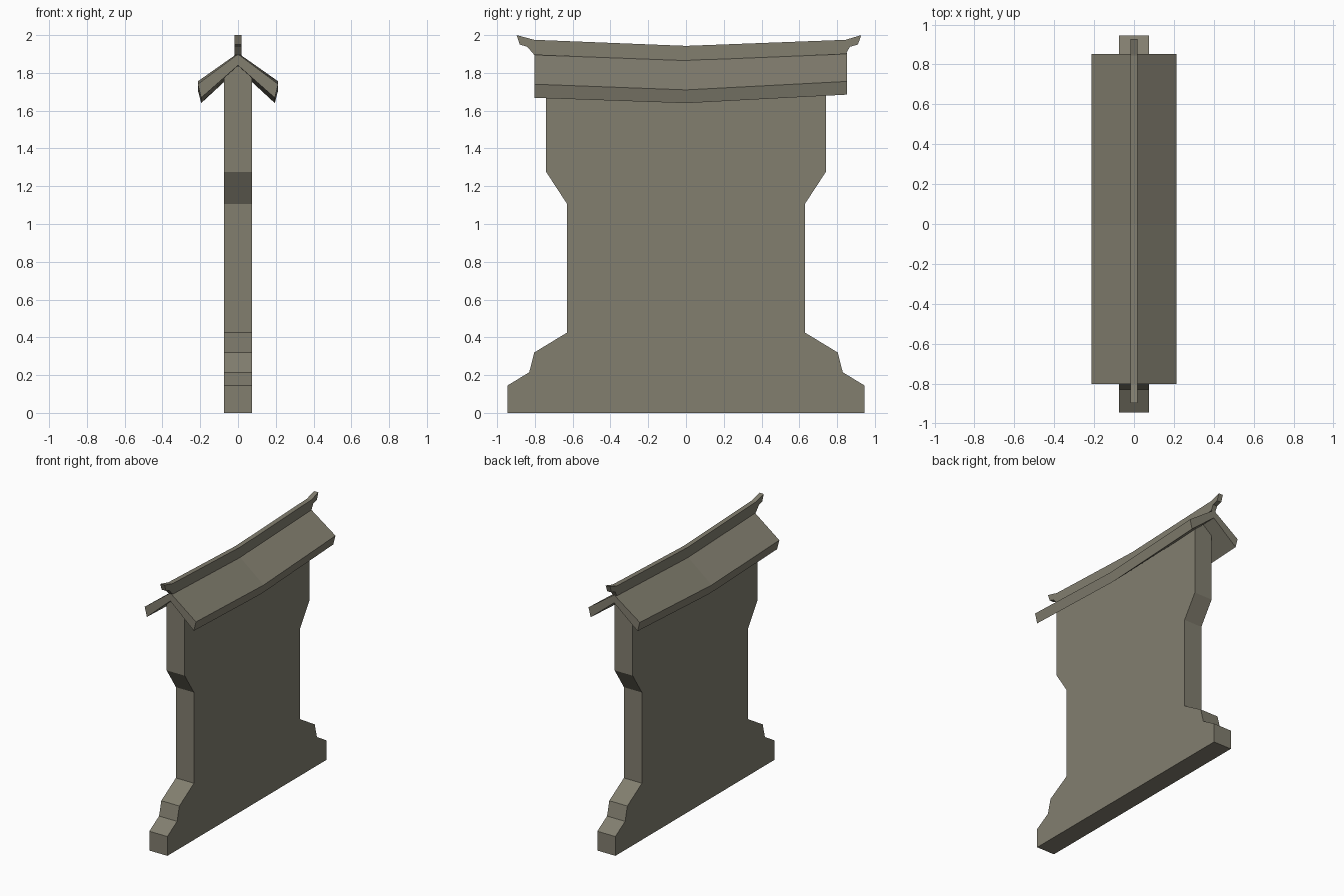
import bpy, bmesh

if "Cube" in bpy.data.objects:
    bpy.data.objects.remove(bpy.data.objects["Cube"])

stone = bpy.data.materials.new("weathered_stone")
stone.diffuse_color = (0.223, 0.209, 0.159, 1)
stone.use_nodes = True
stone.node_tree.nodes["Principled BSDF"].inputs["Base Color"].default_value = stone.diffuse_color


def loft(name, sections):
    """Join matching cross-sections into one closed solid."""
    bm = bmesh.new()
    rings = [[bm.verts.new(p) for p in s] for s in sections]
    n = len(rings[0])
    for a, b in zip(rings, rings[1:]):
        for i in range(n):
            j = (i + 1) % n
            bm.faces.new((a[i], a[j], b[j], b[i]))
    bm.faces.new(rings[0])
    bm.faces.new(rings[-1])
    bmesh.ops.recalc_face_normals(bm, faces=bm.faces)
    me = bpy.data.meshes.new(name)
    bm.to_mesh(me)
    bm.free()
    me.materials.append(stone)
    ob = bpy.data.objects.new(name, me)
    bpy.context.collection.objects.link(ob)
    return ob


# Wall slab: stepped foot, narrow waist, wider head, peaked top under the roof
side = [(0.945, 0), (0.945, 0.145), (0.83, 0.215), (0.803, 0.32), (0.63, 0.425),
        (0.63, 1.107), (0.74, 1.275)]


def wall_section(x, top):
    half = side + [(0.74, top)]
    return [(x, y, z) for y, z in half] + [(x, -y, z) for y, z in reversed(half)]


loft("wall", [wall_section(-0.075, 1.79), wall_section(0, 1.85), wall_section(0.075, 1.79)])

# Sagging gabled roof: cross-section at each end and the lower middle
roof = []
for y, apex, under, eave, lip in [(-0.803, 1.90, 1.84, 1.74, 1.668),
                                  (0, 1.88, 1.82, 1.71, 1.64),
                                  (0.853, 1.905, 1.845, 1.755, 1.685)]:
    roof.append([(0, y, apex), (0.213, y, eave), (0.195, y, lip),
                 (0, y, under), (-0.195, y, lip), (-0.213, y, eave)])
loft("roof", roof)

# Ridge cap with upturned tips
cap = [(-0.897, 2.0), (-0.803, 1.975), (0, 1.943), (0.845, 1.975), (0.928, 2.0),
       (0.91, 1.95), (0.867, 1.938), (0.847, 1.9), (0, 1.865), (-0.803, 1.895),
       (-0.84, 1.938), (-0.88, 1.95)]
loft("ridge_cap", [[(x, y, z) for y, z in cap] for x in (-0.018, 0.018)])
